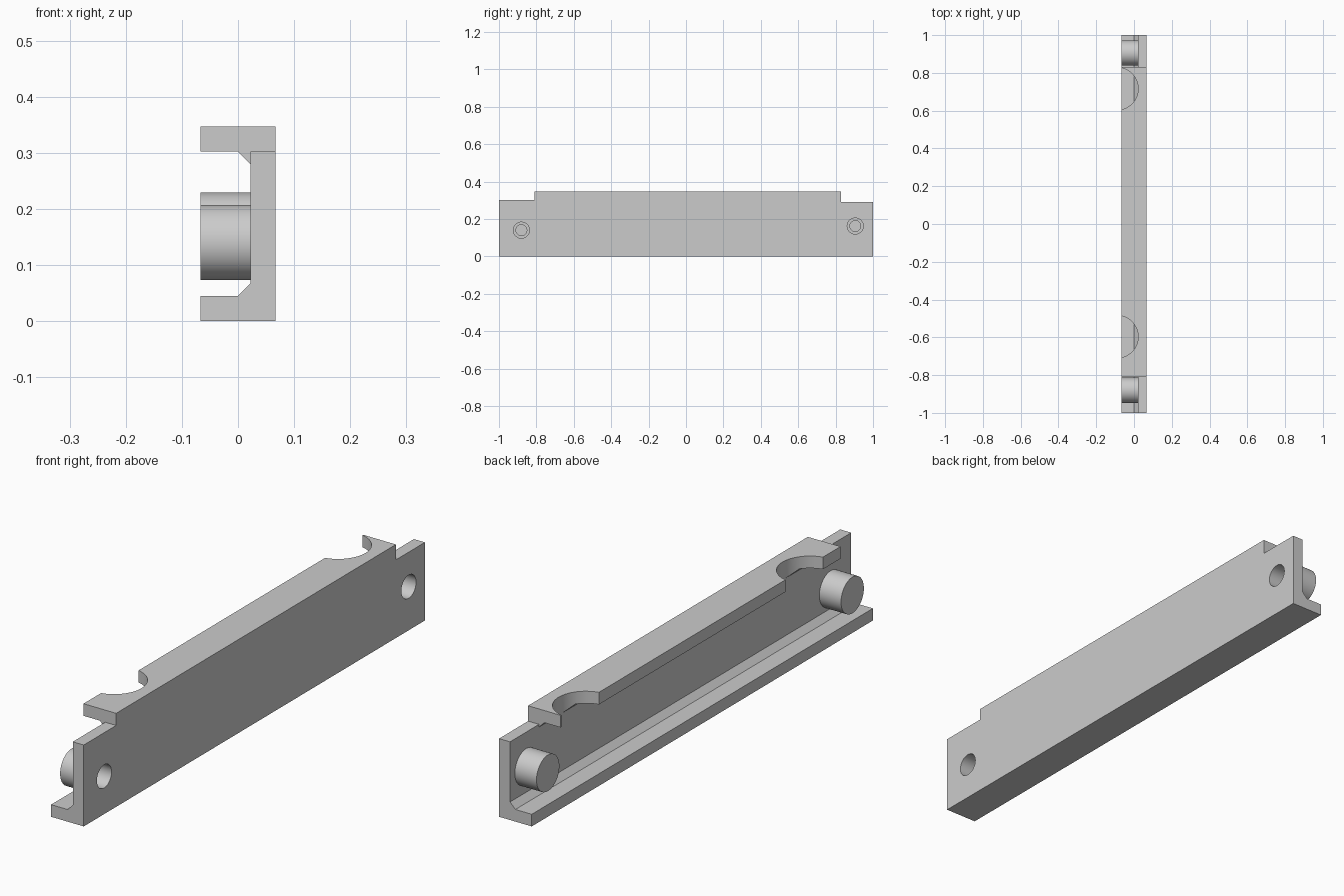
import bpy
import bmesh
from math import radians
from mathutils import Matrix, Vector

cube = bpy.data.objects.get("Cube")
if cube:
    bpy.data.objects.remove(cube, do_unlink=True)

grey = bpy.data.materials.new("plain_grey")
grey.use_nodes = True
grey.diffuse_color = (0.6, 0.6, 0.6, 1)
grey.node_tree.nodes["Principled BSDF"].inputs["Base Color"].default_value = grey.diffuse_color

SIDE, TOP, WEB, FLANGE, BEVEL = 0.067, 0.347, 0.022, 0.045, 0.022


def finish(bm, name):
    bmesh.ops.recalc_face_normals(bm, faces=bm.faces)
    mesh = bpy.data.meshes.new(name)
    bm.to_mesh(mesh)
    bm.free()
    mesh.materials.append(grey)
    obj = bpy.data.objects.new(name, mesh)
    bpy.context.collection.objects.link(obj)
    return obj


def box(name, low, high):
    low, high = Vector(low), Vector(high)
    bm = bmesh.new()
    bmesh.ops.create_cube(bm, size=1, matrix=Matrix.Translation((low + high) / 2)
                          @ Matrix.Diagonal((*(high - low), 1)))
    return finish(bm, name)


def cylinder(name, radius, start, end):
    start, end = Vector(start), Vector(end)
    axis = end - start
    turn = axis.to_track_quat('Z', 'Y').to_matrix().to_4x4()
    bm = bmesh.new()
    bmesh.ops.create_cone(bm, cap_ends=True, segments=64, radius1=radius, radius2=radius,
                          depth=axis.length, matrix=Matrix.Translation((start + end) / 2) @ turn)
    return finish(bm, name)


def combine(target, tool, operation):
    tool.hide_render = True
    mod = target.modifiers.new(operation.lower(), 'BOOLEAN')
    mod.operation, mod.solver, mod.object = operation, 'EXACT', tool
    bpy.context.view_layer.objects.active = target
    bpy.ops.object.modifier_apply(modifier=mod.name)
    bpy.data.objects.remove(tool, do_unlink=True)


# Channel section with small bevels in the inner corners, swept along y
lower = [(SIDE, 0), (-SIDE, 0), (-SIDE, FLANGE), (WEB - BEVEL, FLANGE), (WEB, FLANGE + BEVEL)]
section = lower + [(x, TOP - z) for x, z in reversed(lower)]
bm = bmesh.new()
face = bm.faces.new([bm.verts.new((x, -1, z)) for x, z in section])
swept = bmesh.ops.extrude_face_region(bm, geom=[face])
bmesh.ops.translate(bm, vec=(0, 2, 0),
                    verts=[v for v in swept["geom"] if isinstance(v, bmesh.types.BMVert)])
rail = finish(bm, "channel_rail")

# Each end: shoulder, web height, notch centre, peg position
ends = [(-1, -0.81, 0.302, -0.597, -0.88, 0.14),
        (1, 0.83, 0.29, 0.716, 0.905, 0.162)]
for side, shoulder, height, notch_y, peg_y, peg_z in ends:
    y0, y1 = sorted((shoulder, side * 1.1))
    # Shorten the upper flange
    combine(rail, box("shoulder_cutter", (-0.2, y0, height), (0.2, y1, 0.5)), 'DIFFERENCE')
    combine(rail, box("corner_cutter", (-0.2, y0, 0.25), (WEB, y1, 0.5)), 'DIFFERENCE')
    # Round notch in the upper flange
    combine(rail, cylinder("notch_cutter", 0.1125, (-0.0905, notch_y, 0.25),
                           (-0.0905, notch_y, 0.5)), 'DIFFERENCE')
    # Inner peg with a stepped blind hole from the outside
    combine(rail, cylinder("peg", 0.067, (-SIDE, peg_y, peg_z), (0.04, peg_y, peg_z)), 'UNION')
    for radius, depth in ((0.043, 0.09), (0.029, 0.115)):
        combine(rail, cylinder("hole_cutter", radius, (SIDE - depth, peg_y, peg_z),
                               (0.1, peg_y, peg_z)), 'DIFFERENCE')

# Smooth round walls, crisp edges elsewhere
bpy.ops.object.select_all(action='DESELECT')
rail.select_set(True)
bpy.context.view_layer.objects.active = rail
bpy.ops.object.shade_smooth_by_angle(angle=radians(30))
